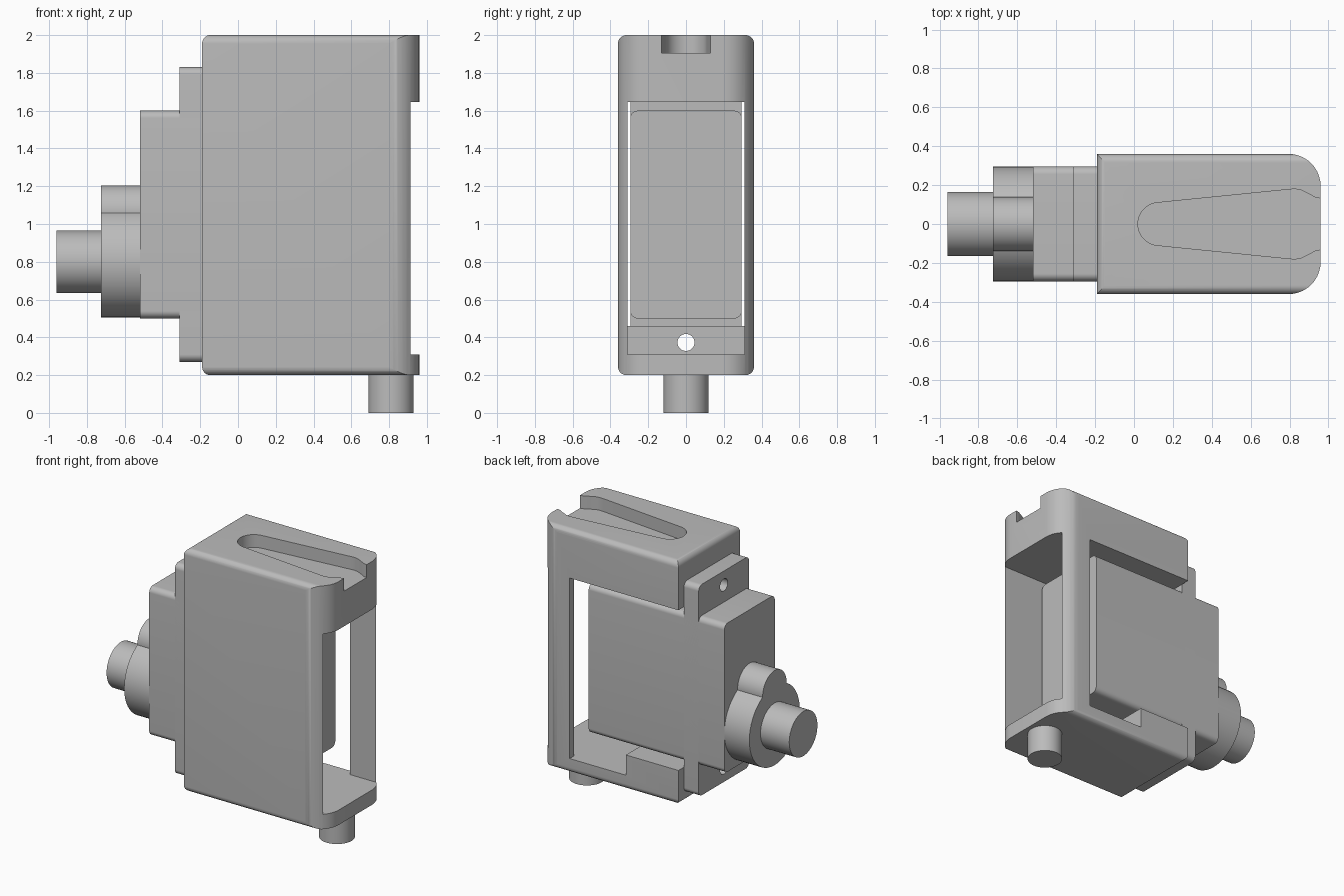
import bpy, bmesh, math

if "Cube" in bpy.data.objects:
    bpy.data.objects.remove(bpy.data.objects["Cube"], do_unlink=True)

grey = bpy.data.materials.new("plain grey")
grey.use_nodes = True
COLOUR = (0.5, 0.5, 0.5, 1)
grey.diffuse_color = COLOUR
grey.node_tree.nodes["Principled BSDF"].inputs["Base Color"].default_value = COLOUR

PLACE = {
    "x": lambda u, v, h: (h, u, v),
    "y": lambda u, v, h: (u, h, v),
    "z": lambda u, v, h: (u, v, h),
}


def prism(name, outline, axis, lo, hi):
    """Extrude a closed 2D outline along an axis."""
    bm = bmesh.new()
    base = [bm.verts.new(PLACE[axis](u, v, lo)) for u, v in outline]
    top = [bm.verts.new(PLACE[axis](u, v, hi)) for u, v in outline]
    bm.faces.new(base)
    bm.faces.new(top)
    n = len(outline)
    for i in range(n):
        j = (i + 1) % n
        bm.faces.new((base[i], base[j], top[j], top[i]))
    bmesh.ops.recalc_face_normals(bm, faces=bm.faces)
    mesh = bpy.data.meshes.new(name)
    bm.to_mesh(mesh)
    bm.free()
    mesh.materials.append(grey)
    obj = bpy.data.objects.new(name, mesh)
    bpy.context.collection.objects.link(obj)
    return obj


def arc(cu, cv, r, start, end, steps):
    angles = [math.radians(start + (end - start) * i / steps) for i in range(steps + 1)]
    return [(cu + r * math.cos(a), cv + r * math.sin(a)) for a in angles]


def circle(cu, cv, r, steps=48):
    return arc(cu, cv, r, 0, 360, steps)[:-1]


def rect(u0, v0, u1, v1, left=0, right=0):
    """Rectangle with separate corner radii on its low-u and high-u sides."""
    pts = []
    for u, v, su, sv, r, start in ((u1, v1, -1, -1, right, 0), (u0, v1, 1, -1, left, 90),
                                   (u0, v0, 1, 1, left, 180), (u1, v0, -1, 1, right, 270)):
        if r:
            pts += arc(u + su * r, v + sv * r, r, start, start + 90, 10)
        else:
            pts.append((u, v))
    return pts


def combine(target, tool, operation):
    mod = target.modifiers.new("combine", "BOOLEAN")
    mod.operation = operation
    mod.solver = "EXACT"
    mod.object = tool
    bpy.context.view_layer.objects.active = target
    bpy.ops.object.modifier_apply(modifier=mod.name)
    bpy.data.objects.remove(tool, do_unlink=True)


# Case: three rounded outlines intersected
case = prism("case", rect(-0.4, -0.3605, 0.96, 0.3605, right=0.165), "z", 0.1, 2.1)
combine(case, prism("end_outline", rect(-0.36, 0.2, 0.36, 2, 0.045, 0.045), "x", -0.6, 1.2), "INTERSECT")
combine(case, prism("side_outline", rect(-0.19, 0.1995, 1.3, 2.0005, left=0.045), "y", -0.6, 0.6), "INTERSECT")

# Inner cavity leaves a raised step on the floor at the open end
cavity = [(-0.5, 0.46), (0.24, 0.46), (0.24, 0.31), (1.2, 0.31), (1.2, 1.645), (-0.5, 1.645)]
window = [(min(u, 0.70), v) for u, v in cavity]
combine(case, prism("cavity", cavity, "y", -0.31, 0.31), "DIFFERENCE")
combine(case, prism("window", window, "y", 0.2, 0.6), "DIFFERENCE")

# Tapered arm slot in the top
half = [(0.80, 0.178), (0.83, 0.18), (0.86, 0.174), (0.90, 0.155), (0.93, 0.138), (0.96, 0.131), (1.1, 0.131)]
slot = [(u, -v) for u, v in reversed(half)] + arc(0.13, 0, 0.11, 264, 96, 20) + half
combine(case, prism("arm_slot", slot, "z", 1.905, 2.2), "DIFFERENCE")

# Motor with its mounting flange
motor = prism("motor_body", rect(-0.295, 0.5, 0.295, 1.6, 0.04, 0.04), "x", -0.52, 0.59)
flange = prism("mounting_flange", rect(-0.295, 0.27, 0.295, 1.83, 0.04, 0.04), "x", -0.31, -0.19)

# Screw holes through the flange and into the case
for z in (0.373, 1.727):
    for part in (flange, case):
        combine(part, prism("screw_hole", circle(0, z, 0.045, 32), "x", -0.6, 0.4), "DIFFERENCE")

# Gear housing, output shaft and pivot pin
housing = prism("gear_housing", circle(0, 0.8, 0.295), "x", -0.725, -0.5)
combine(housing, prism("small_housing", circle(0, 1.065, 0.14), "x", -0.725, -0.5), "UNION")
shaft = prism("output_shaft", circle(0, 0.8, 0.165), "x", -0.96, -0.7)
pin = prism("pivot_pin", circle(0.81, 0, 0.12), "z", 0, 0.25)

# Smooth curved faces, keep edges sharp
for obj in (case, motor, flange, housing, shaft, pin):
    bpy.ops.object.select_all(action="DESELECT")
    obj.select_set(True)
    bpy.context.view_layer.objects.active = obj
    bpy.ops.object.shade_smooth_by_angle(angle=math.radians(30))
